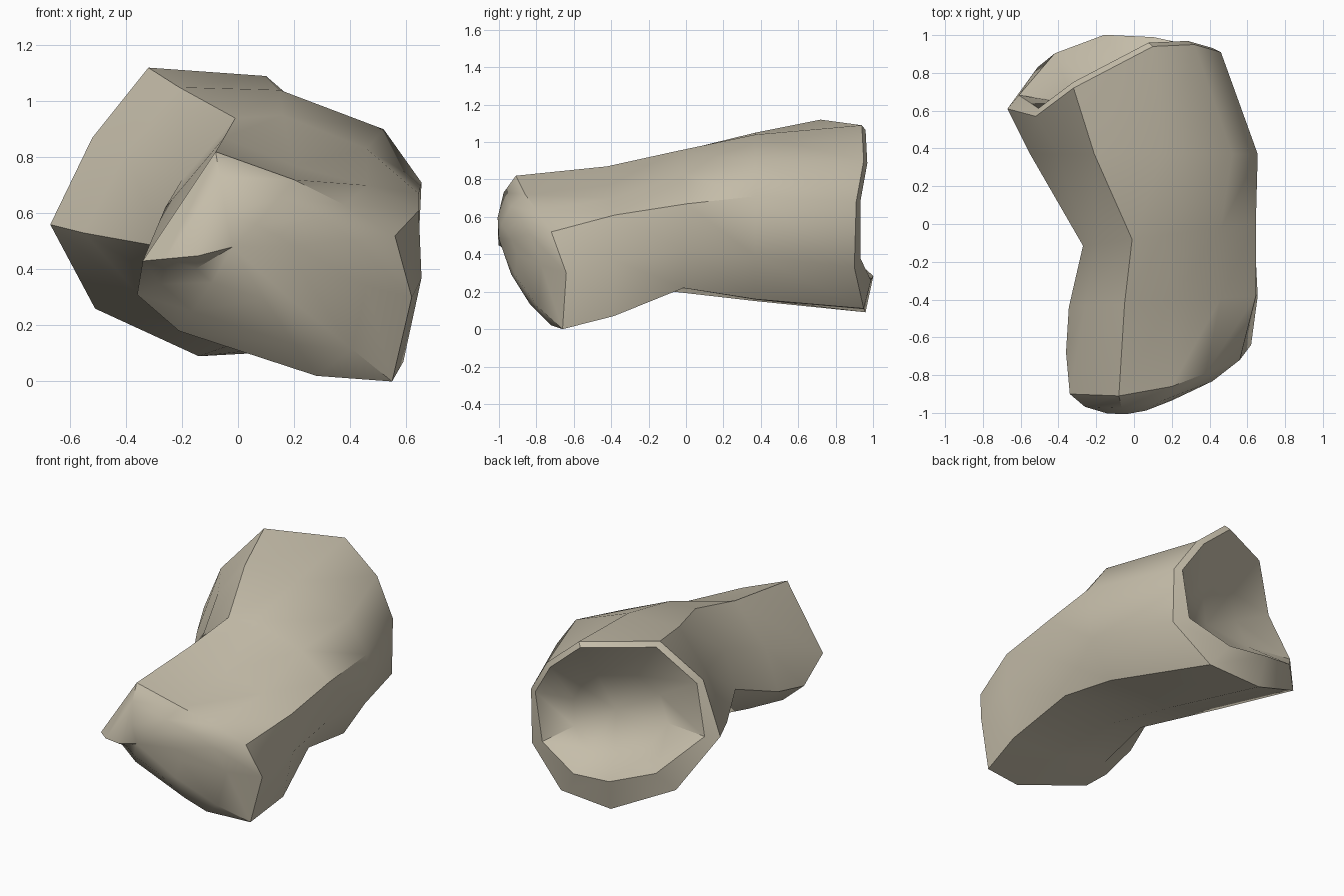
import bpy
import bmesh
from math import radians
from mathutils import Vector

if "Cube" in bpy.data.objects:
    bpy.data.objects.remove(bpy.data.objects["Cube"], do_unlink=True)


def make_material(name, colour):
    mat = bpy.data.materials.new(name)
    mat.use_nodes = True
    mat.diffuse_color = colour
    mat.node_tree.nodes["Principled BSDF"].inputs["Base Color"].default_value = colour
    return mat


def centre_of(points):
    return sum(points, Vector()) / len(points)


def slice_at(depth, slant, outline):
    """Cross-section in an upright plane, slanted sideways."""
    return [Vector((x, depth + slant * x, z)) for x, z in outline]


def toward(points, target, amount, offset=Vector()):
    """Copy of a cross-section, shrunk toward a target and shifted."""
    return [p.lerp(target, amount) + offset for p in points]


def skin(name, sections, start_tip, end_tip, mat):
    """Bridge the cross-sections and close both ends with a fan."""
    bm = bmesh.new()
    rings = [[bm.verts.new(p) for p in section] for section in sections]
    count = len(rings[0])
    for near, far in zip(rings, rings[1:]):
        for i in range(count):
            j = (i + 1) % count
            bm.faces.new((near[i], near[j], far[j], far[i]))
    for ring, tip in ((rings[0], start_tip), (rings[-1], end_tip)):
        point = bm.verts.new(tip)
        for i in range(count):
            bm.faces.new((ring[i], ring[(i + 1) % count], point))
    bmesh.ops.recalc_face_normals(bm, faces=bm.faces)
    mesh = bpy.data.meshes.new(name)
    bm.to_mesh(mesh)
    bm.free()
    mesh.materials.append(mat)
    obj = bpy.data.objects.new(name, mesh)
    bpy.context.collection.objects.link(obj)
    return obj


stone = make_material("pale stone", (0.56, 0.51, 0.40, 1))

# Front end outline, clockwise from the upper ridge
front_end = [Vector(p) for p in (
    (-.08, -.91, .82), (.2, -.86, .72), (.38, -.79, .63), (.56, -.72, .52),
    (.62, -.64, .3), (.55, -.66, .0), (.28, -.72, .02), (-.21, -.68, .18),
    (-.36, -.68, .31), (-.34, -.9, .43))]

# Outline of the hollow back end, in the same order
rim = [Vector(p) for p in (
    (-.32, .72, 1.12), (.1, .94, 1.09), (.32, .95, .9), (.46, .91, .68),
    (.46, .9, .33), (.22, .95, .11), (-.14, .96, .09), (-.51, .83, .26),
    (-.67, .61, .56), (-.52, .57, .87))]

# Sections along the bent middle, front to back
neck = slice_at(-.42, .06, (
    (-.05, .87), (.2, .77), (.46, .7), (.645, .61), (.655, .37),
    (.59, .07), (.24, .1), (-.14, .2), (-.345, .36), (-.26, .62)))
bend = slice_at(-.08, .13, (
    (-.01, .94), (.16, .95), (.46, .83), (.645, .67), (.635, .42),
    (.51, .22), (.12, .2), (-.13, .28), (-.27, .48), (-.2, .72)))
flare = slice_at(.37, 0, (
    (-.21, 1.05), (.15, 1.04), (.52, .9), (.655, .71), (.64, .39),
    (.49, .16), (.03, .15), (-.31, .26), (-.55, .53), (-.4, .82)))

# Bulging front cap, in two steps
bulge = Vector((-.02, -1.05, .46))
cap_edge = toward(front_end, bulge, .25, Vector((0, -.03, 0)))
cap_face = toward(front_end, bulge, .62, Vector((0, -.01, 0)))
front_tip = Vector((-.02, -1, .48))

# Lip of the back end, rolled widest along its lower side
outward = Vector((-.45, .87, .15)).normalized()
mouth = centre_of(rim)
lip = []
for p in rim:
    low = max(0, (mouth - p).normalized().dot(Vector((.2, 0, .98))))
    lip.append(p.lerp(mouth, .06 + .3 * low) + outward * (.03 + .07 * low))

# Shallow hollow
hollow = toward(rim, mouth, .5, outward * -.09)
hollow_tip = mouth - outward * .18

body = skin("bent_body",
            [cap_face, cap_edge, front_end, neck, bend, flare, rim, lip, hollow],
            front_tip, hollow_tip, stone)

bpy.ops.object.select_all(action="DESELECT")
body.select_set(True)
bpy.context.view_layer.objects.active = body
bpy.ops.object.shade_smooth_by_angle(angle=radians(40))
